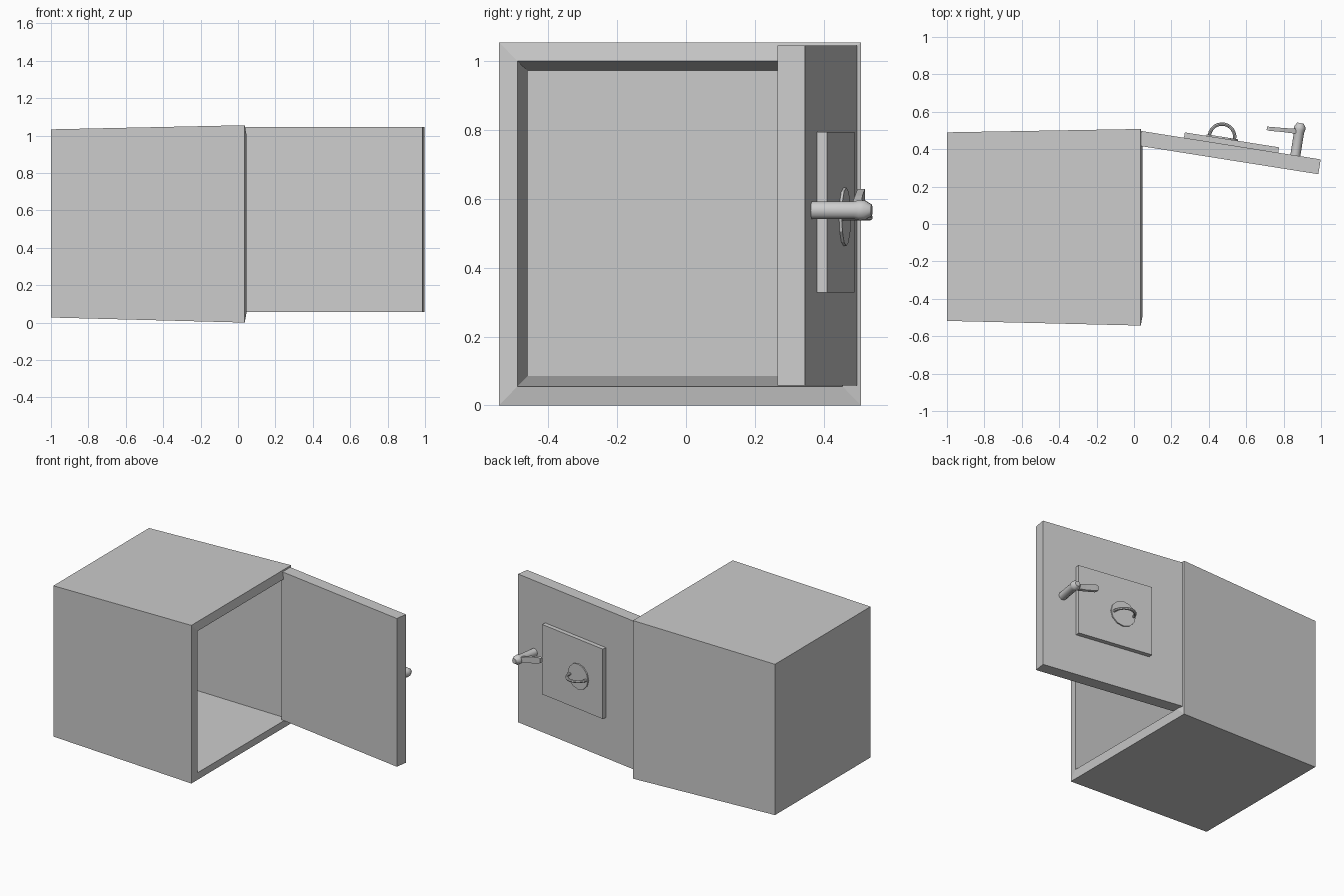
import bpy, bmesh, math
from mathutils import Matrix, Vector

cube = bpy.data.objects.get("Cube")
if cube:
    bpy.data.objects.remove(cube, do_unlink=True)

grey = bpy.data.materials.new("steel grey")
grey.use_nodes = True
grey.diffuse_color = (0.6, 0.6, 0.6, 1)
grey.node_tree.nodes["Principled BSDF"].inputs["Base Color"].default_value = (0.6, 0.6, 0.6, 1)

# Door frame: x runs along the door, y is its outward normal
DOOR = Matrix.Translation((0.04, 0.497, 0)) @ Matrix.Rotation(math.radians(-9), 4, 'Z')


def add(name, bm, matrix=Matrix(), smooth=False):
    bmesh.ops.recalc_face_normals(bm, faces=bm.faces)
    mesh = bpy.data.meshes.new(name)
    bm.to_mesh(mesh)
    bm.free()
    mesh.materials.append(grey)
    obj = bpy.data.objects.new(name, mesh)
    bpy.context.collection.objects.link(obj)
    obj.matrix_world = matrix
    if smooth:
        bpy.ops.object.select_all(action='DESELECT')
        obj.select_set(True)
        bpy.context.view_layer.objects.active = obj
        bpy.ops.object.shade_smooth_by_angle(angle=math.radians(40))
    return obj


def loft(name, loops, matrix=Matrix(), smooth=False):
    """Skin a chain of equal-sized loops and cap both ends."""
    bm = bmesh.new()
    rings = [[bm.verts.new(p) for p in loop] for loop in loops]
    for a, b in zip(rings, rings[1:]):
        for i in range(len(a)):
            j = (i + 1) % len(a)
            bm.faces.new((a[i], a[j], b[j], b[i]))
    bm.faces.new(rings[0])
    bm.faces.new(rings[-1])
    return add(name, bm, matrix, smooth)


def rect(x, y0, y1, z0, z1):
    return [(x, y0, z0), (x, y1, z0), (x, y1, z1), (x, y0, z1)]


def box(name, x0, x1, y0, y1, z0, z1):
    return loft(name, [rect(x0, y0, y1, z0, z1), rect(x1, y0, y1, z0, z1)], DOOR)


def turned(name, x, z, profile, sides, smooth=False):
    """Solid of revolution standing out from the door; profile is (radius, distance)."""
    loops = [[(x + r * math.cos(math.tau * i / sides), y, z + r * math.sin(math.tau * i / sides))
              for i in range(sides)] for r, y in profile]
    return loft(name, loops, DOOR, smooth)


# Tapered shell with a raised inner rim and hollow interior
loft("safe_body", [
    rect(-1, -0.518, 0.49, 0.027, 1.033),
    rect(0.036, -0.543, 0.508, 0, 1.055),
    rect(0.046, -0.49, 0.455, 0.055, 1.0),
    rect(-0.95, -0.459, 0.424, 0.086, 0.971),
])

# Open door and its raised plate
box("door", 0, 0.97, -0.08, 0, 0.057, 1.046)
box("door_plate", 0.23, 0.74, -0.005, 0.029, 0.328, 0.794)

# Round dial base with an arched pull
turned("pull_base", 0.432, 0.548, [(0.085, 0.02), (0.085, 0.037)], 12)
loops = []
for i in range(13):
    a = math.pi * i / 12
    out = Vector((math.cos(a), math.sin(a), 0))
    centre = Vector((0.43, 0.037, 0.546)) + out * 0.068
    loops.append([centre + out * 0.009 * math.cos(t) + Vector((0, 0, 0.009 * math.sin(t)))
                  for t in [math.tau * k / 8 for k in range(8)]])
loft("pull_arch", loops, DOOR, True)

# Locking handle: turned post and flat flared lever
turned("handle_post", 0.833, 0.567,
       [(0.027, -0.01), (0.027, 0.125), (0.031, 0.14), (0.03, 0.155), (0.017, 0.175)], 10, True)
loft("handle_lever", [
    rect(0.83, 0.115, 0.143, 0.552, 0.582),
    rect(0.75, 0.113, 0.135, 0.568, 0.61),
    rect(0.675, 0.108, 0.13, 0.587, 0.628),
    rect(0.66, 0.11, 0.128, 0.595, 0.625),
], DOOR)
